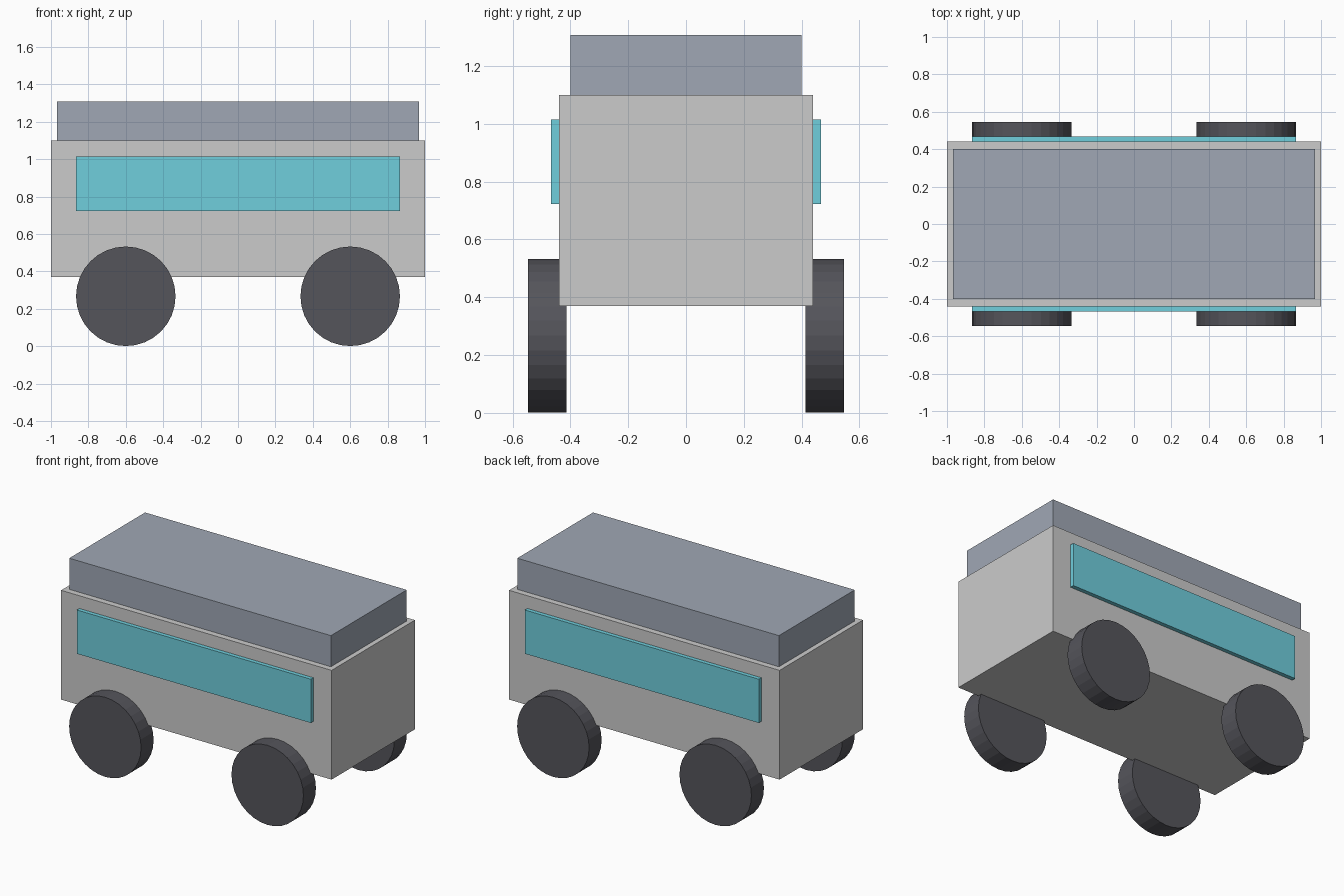
import bpy
from math import pi

if "Cube" in bpy.data.objects:
    bpy.data.objects.remove(bpy.data.objects["Cube"])


def material(name, rgb):
    mat = bpy.data.materials.new(name)
    mat.diffuse_color = (*rgb, 1)
    mat.use_nodes = True
    mat.node_tree.nodes["Principled BSDF"].inputs["Base Color"].default_value = mat.diffuse_color
    return mat


def finish(name, mat):
    obj = bpy.context.object
    obj.name = name
    if mat:
        obj.data.materials.append(mat)
    return obj


def box(name, x, y, z, mat=None):
    """Box spanning the given (min, max) ranges."""
    spans = (x, y, z)
    bpy.ops.mesh.primitive_cube_add(size=1, location=[(a + b) / 2 for a, b in spans])
    obj = finish(name, mat)
    obj.scale = [b - a for a, b in spans]
    bpy.ops.object.transform_apply(location=False, rotation=False, scale=True)
    return obj


roof_mat = material("roof_blue_grey", (0.35, 0.39, 0.46))
glass_mat = material("window_cyan", (0.16, 0.62, 0.72))
tyre_mat = material("tyre_dark", (0.09, 0.09, 0.105))

# Main body and roof slab
box("body", (-1, 1), (-0.44, 0.44), (0.37, 1.10))
box("roof", (-0.967, 0.967), (-0.40, 0.40), (1.10, 1.308), roof_mat)

for side, s in (("front", -1), ("back", 1)):
    # Raised window strip
    y_range = sorted((s * 0.438, s * 0.467))
    box(f"{side}_window", (-0.865, 0.865), y_range, (0.723, 1.015), glass_mat)
    # Wheels
    for end, x in (("left", -0.6), ("right", 0.6)):
        bpy.ops.mesh.primitive_cylinder_add(
            vertices=32, radius=0.266, depth=0.132,
            location=(x, s * 0.48, 0.267), rotation=(pi / 2, 0, 0))
        finish(f"{side}_{end}_wheel", tyre_mat)
